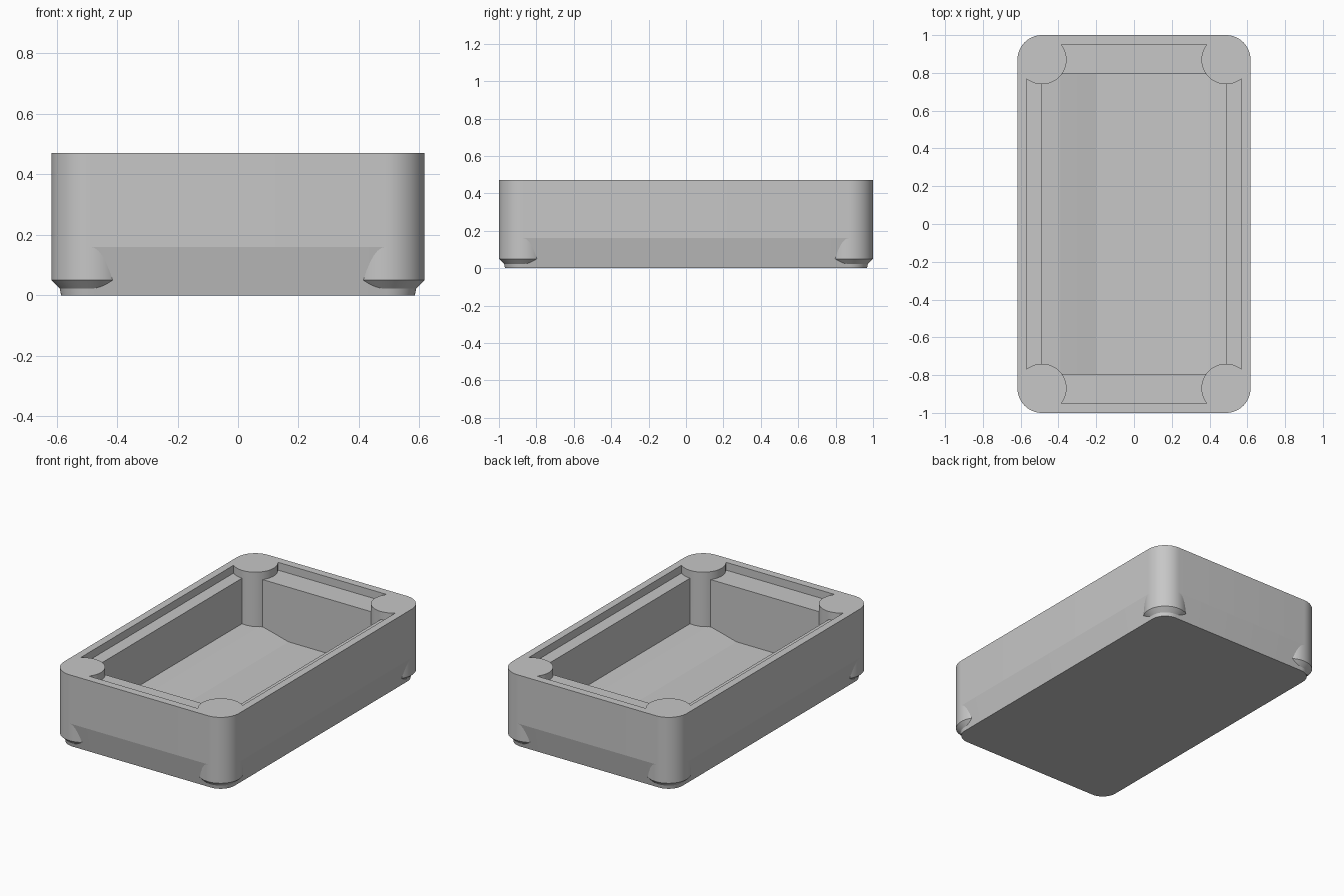
import bpy, bmesh, math

if "Cube" in bpy.data.objects:
    bpy.data.objects.remove(bpy.data.objects["Cube"])

HX, HY, H = 0.617, 1.0, 0.47        # half width, half length, height
R = 0.13                            # corner radius, also corner post radius
CX, CY = HX - R, HY - R             # corner post centres
SEG = 16                            # segments per quarter turn

grey = bpy.data.materials.new("light grey plastic")
grey.diffuse_color = (0.57, 0.57, 0.57, 1)
grey.use_nodes = True
grey.node_tree.nodes["Principled BSDF"].inputs["Base Color"].default_value = grey.diffuse_color


def make(name, bm):
    bmesh.ops.recalc_face_normals(bm, faces=bm.faces)
    me = bpy.data.meshes.new(name)
    bm.to_mesh(me)
    bm.free()
    me.materials.append(grey)
    ob = bpy.data.objects.new(name, me)
    bpy.context.collection.objects.link(ob)
    return ob


def loft(name, rings):
    """Skin a stack of equal-length closed rings and cap both ends."""
    bm = bmesh.new()
    loops = [[bm.verts.new(p) for p in ring] for ring in rings]
    n = len(loops[0])
    for a, b in zip(loops, loops[1:]):
        for i in range(n):
            j = (i + 1) % n
            bm.faces.new((a[i], a[j], b[j], b[i]))
    bm.faces.new(loops[0][::-1])
    bm.faces.new(loops[-1])
    return make(name, bm)


def rounded_rect(r, z):
    """Corner arcs share the post centres, so r sets the inset too."""
    ring = []
    for q, (sx, sy) in enumerate(((1, 1), (-1, 1), (-1, -1), (1, -1))):
        for k in range(SEG + 1):
            a = math.pi / 2 * (q + k / SEG)
            ring.append((sx * CX + r * math.cos(a), sy * CY + r * math.sin(a), z))
    return ring


def circle(cx, cy, r, z):
    n = 4 * SEG
    return [(cx + r * math.cos(2 * math.pi * k / n),
             cy + r * math.sin(2 * math.pi * k / n), z) for k in range(n)]


def box_ring(x, y, z):
    return [(x, y, z), (-x, y, z), (-x, -y, z), (x, -y, z)]


def subtract(ob, cutter):
    mod = ob.modifiers.new("cut", 'BOOLEAN')
    mod.operation, mod.solver, mod.object = 'DIFFERENCE', 'EXACT', cutter
    deps = bpy.context.evaluated_depsgraph_get()
    me = bpy.data.meshes.new_from_object(ob.evaluated_get(deps))
    ob.modifiers.clear()
    ob.data = me


# Outer shell: straight walls that taper in towards the base
body = loft("tray_body", [rounded_rect(R - 0.032, 0), rounded_rect(R, 0.16),
                          rounded_rect(R, H)])

# Shallow lid recess and the deep cavity: flat floor, ramped up at both sides
recess = loft("recess_cutter", [box_ring(0.57, 0.95, 0.42), box_ring(0.57, 0.95, 0.6)])
half = [(0.2, 0.072), (0.3, 0.099), (0.39, 0.121), (0.49, 0.13)]
profile = [(-x, z) for x, z in half[::-1]] + half + [(0.49, 0.5), (-0.49, 0.5)]
cavity = loft("cavity_cutter", [[(x, y, z) for x, z in profile] for y in (-0.793, 0.793)])

# Corner posts are kept solid by trimming the cutters around them
corners = [(sx * CX, sy * CY) for sx in (1, -1) for sy in (1, -1)]
for cx, cy in corners:
    post = loft("post_cutter", [circle(cx, cy, R, -0.2), circle(cx, cy, R, 0.9)])
    for cutter in (recess, cavity):
        subtract(cutter, post)
    bpy.data.objects.remove(post)

for cutter in (recess, cavity):
    subtract(body, cutter)
    bpy.data.objects.remove(cutter)

# Round feet: posts carry on below the taper and end in a chamfer
feet = [loft("corner_foot", [circle(cx, cy, R - 0.03, 0.02), circle(cx, cy, R, 0.05),
                             circle(cx, cy, R, 0.16)]) for cx, cy in corners]

# Smooth the round corners, keep the taper crease crisp
bpy.ops.object.select_all(action='DESELECT')
for ob in [body] + feet:
    ob.select_set(True)
bpy.context.view_layer.objects.active = body
bpy.ops.object.shade_smooth_by_angle(angle=math.radians(9))
